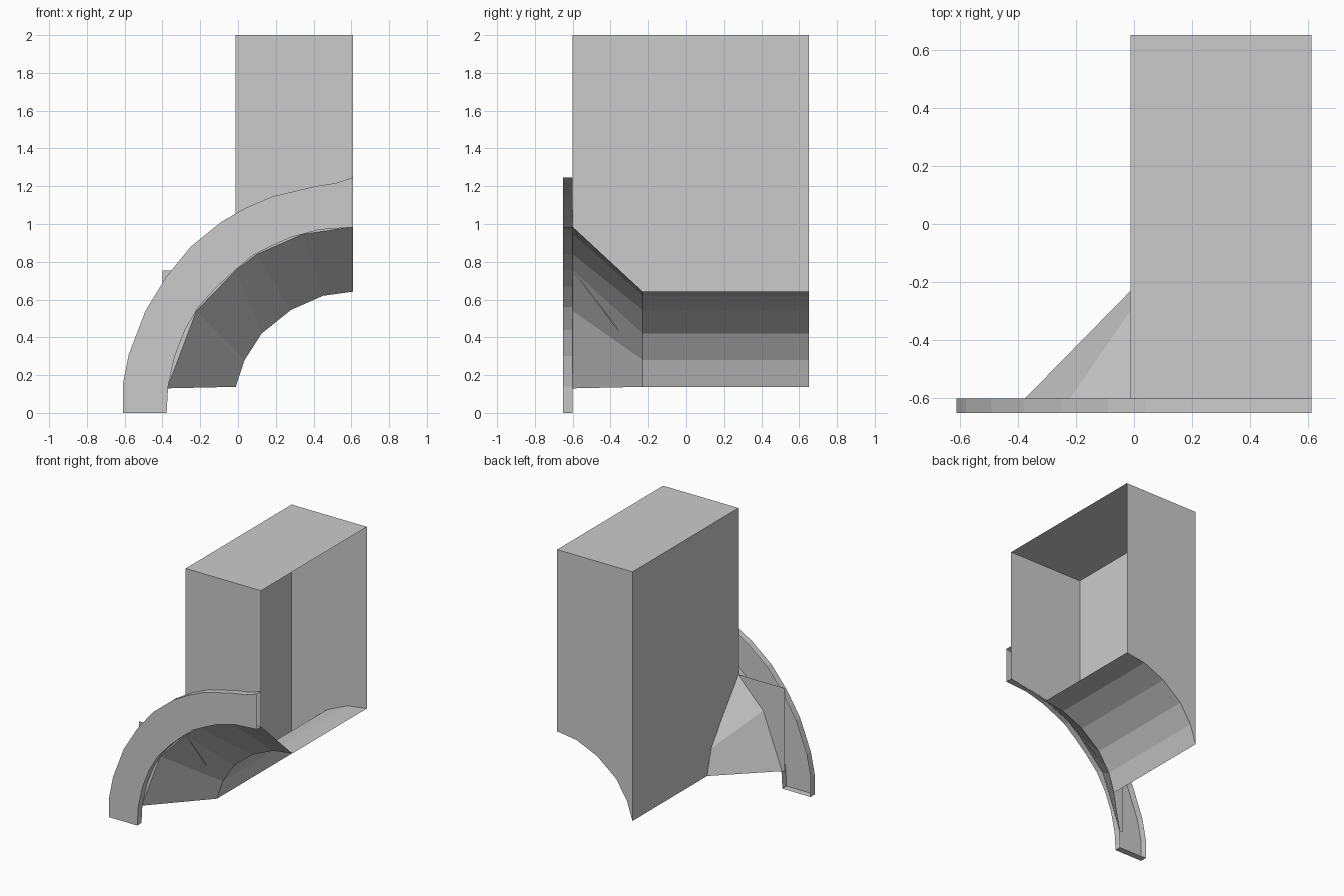
import bpy, bmesh

if "Cube" in bpy.data.objects:
    bpy.data.objects.remove(bpy.data.objects["Cube"])

stone = bpy.data.materials.new("light_grey_stone")
stone.diffuse_color = (0.6, 0.6, 0.6, 1)
stone.use_nodes = True
stone.node_tree.nodes["Principled BSDF"].inputs["Base Color"].default_value = stone.diffuse_color


def make(name, faces):
    """Build an object from a list of polygons, welding shared corners."""
    bm = bmesh.new()
    for pts in faces:
        bm.faces.new([bm.verts.new(p) for p in pts])
    bmesh.ops.remove_doubles(bm, verts=bm.verts, dist=0.0005)
    mesh = bpy.data.meshes.new(name)
    bm.to_mesh(mesh)
    bm.free()
    mesh.materials.append(stone)
    ob = bpy.data.objects.new(name, mesh)
    bpy.context.collection.objects.link(ob)
    return ob


def at(profile, y):
    return [(x, y, z) for x, z in profile]


def loft(a, b):
    """Quad strip between two profiles."""
    return [(a[i], b[i], b[i + 1], a[i + 1]) for i in range(len(a) - 1)]


X0, X1, YF, YM, YB, TOP = -0.012, 0.61, -0.60, -0.23, 0.65, 2.0

# Half-arch profiles (x, z): narrow passage and wide front opening
narrow = [(X0, 0.138), (0.035, 0.28), (0.125, 0.42), (0.28, 0.545), (0.45, 0.62), (X1, 0.642)]
wide = [(-0.375, 0.13), (-0.22, 0.54), (X0, 0.755), (0.10, 0.84), (0.34, 0.945), (X1, 0.985)]

# Tower block, open on the cut side at +x
front = [(X0, TOP)] + wide[2:] + [(X1, TOP)]
back = narrow + [(X1, TOP), (X0, TOP)]
side = [(YB, 0.138), (YM, 0.138), (-0.28, 0.33), (YF, 0.755), (YF, TOP), (YB, TOP)]
make("wall_block", [
    [(X0, YF, TOP), (X1, YF, TOP), (X1, YB, TOP), (X0, YB, TOP)],
    at(front, YF),
    at(back, YB)[::-1],
    [(X0, y, z) for y, z in side],
])

# Vault under the block
make("passage_vault", loft(at(narrow, YM), at(narrow, YB)))

# Flared soffit leading out to the front opening
make("flared_soffit", loft(at(wide, YF), at(narrow, YM)))

# Small wall plate beside the flare
make("side_plate", [at([(-0.40, 0.13)] + wide[:3] + [(-0.40, 0.755)], YF)])

# Arch trim: thin band with an open back
outer = [(-0.61, 0), (-0.61, 0.15), (-0.578, 0.31), (-0.49, 0.54), (-0.38, 0.72),
         (-0.25, 0.88), (-0.09, 1.01), (0.04, 1.085), (0.18, 1.145), (0.41, 1.20),
         (0.52, 1.217), (X1, 1.247)]
inner = [(-0.378, 0), (-0.37, 0.14), (-0.335, 0.30), (-0.28, 0.44), (-0.21, 0.56),
         (-0.11, 0.67), (-0.01, 0.76), (0.08, 0.835), (0.18, 0.885), (0.28, 0.93),
         (0.43, 0.97), (X1, 0.983)]
YT = -0.65
of, ob, nf, nb = at(outer, YT), at(outer, YF), at(inner, YT), at(inner, YF)
make("arch_trim", loft(of, nf) + loft(ob, of) + loft(nf, nb) + [(of[0], ob[0], nb[0], nf[0])])
